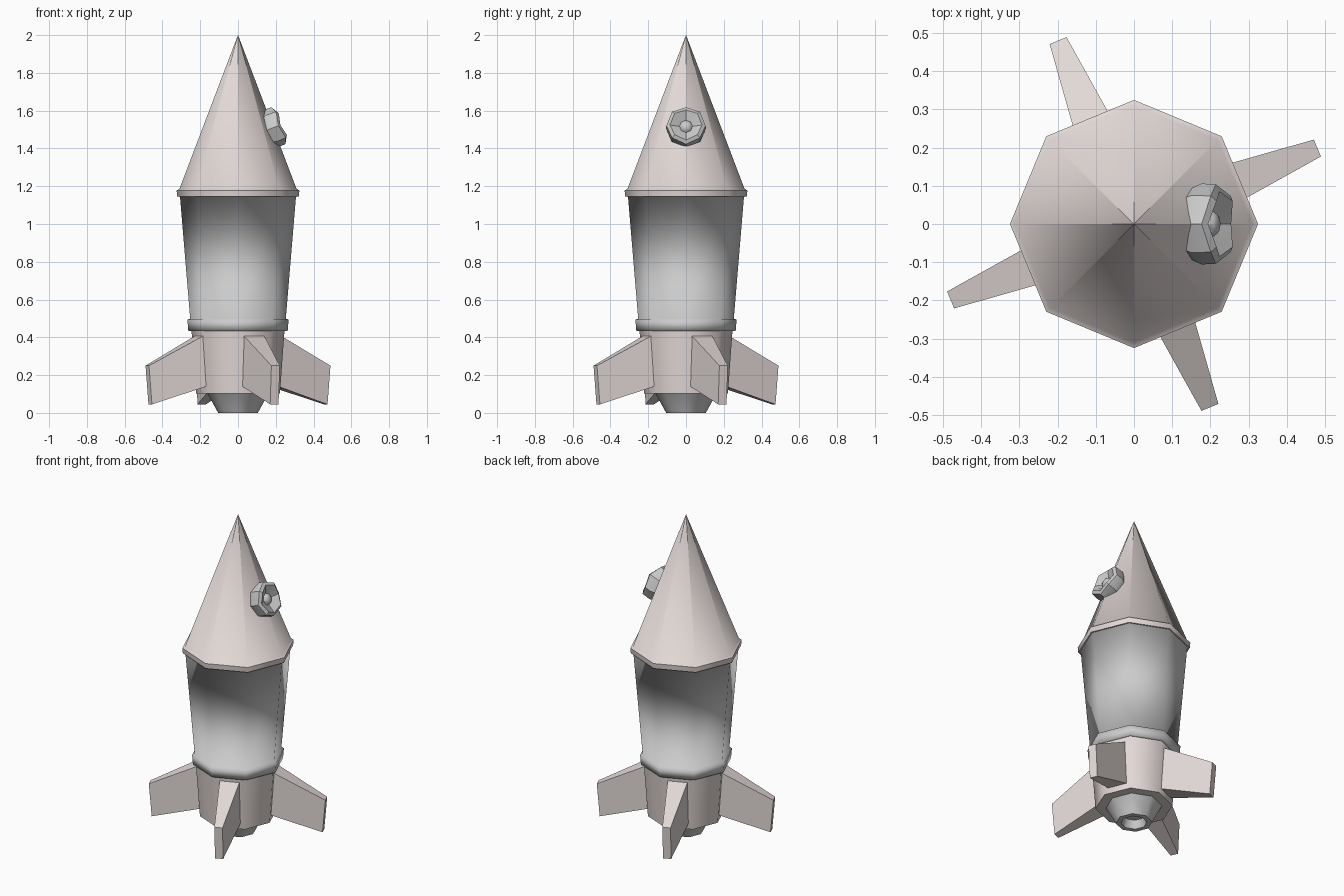
import bpy, bmesh, math
from mathutils import Vector, Matrix

if "Cube" in bpy.data.objects:
    bpy.data.objects.remove(bpy.data.objects["Cube"])

SIDES = 8
warm = bpy.data.materials.new("warm_white")
warm.diffuse_color = (0.76, 0.69, 0.67, 1)
warm.use_nodes = True
warm.node_tree.nodes["Principled BSDF"].inputs["Base Color"].default_value = warm.diffuse_color


def finish(name, bm, mat=None, angle=None):
    bmesh.ops.remove_doubles(bm, verts=bm.verts, dist=1e-5)
    bmesh.ops.recalc_face_normals(bm, faces=bm.faces)
    me = bpy.data.meshes.new(name)
    bm.to_mesh(me)
    bm.free()
    ob = bpy.data.objects.new(name, me)
    bpy.context.collection.objects.link(ob)
    if mat:
        me.materials.append(mat)
    bpy.ops.object.select_all(action='DESELECT')
    ob.select_set(True)
    bpy.context.view_layer.objects.active = ob
    if angle:
        bpy.ops.object.shade_smooth_by_angle(angle=math.radians(angle))
    else:
        bpy.ops.object.shade_smooth()
    return ob


def lathe(name, profile, mat=None, angle=None, matrix=None, wave=None):
    """Octagonal part from (radius, height) pairs; wave lifts every other corner."""
    bm = bmesh.new()
    rings = []
    for i, (r, z) in enumerate(profile):
        ring = []
        for k in range(SIDES):
            a = math.tau * k / SIDES
            lift = wave[i] * (k % 2) if wave else 0
            ring.append(bm.verts.new((r * math.cos(a), r * math.sin(a), z + lift)))
        rings.append(ring)
    for a, b in zip(rings, rings[1:]):
        for k in range(SIDES):
            n = (k + 1) % SIDES
            bm.faces.new((a[k], a[n], b[n], b[k]))
    for ring in (rings[0], rings[-1]):
        bm.faces.new(ring)
    if matrix:
        bm.transform(matrix)
    return finish(name, bm, mat, angle)


# Nose cone with its rim
lathe("nose_cone", [(0.29, 1.145), (0.322, 1.145), (0.325, 1.178), (0.31, 1.186), (0.0005, 2.0)],
      warm, 50)

# Main body, flaring upward, with the collar at its foot
lathe("body", [(0.24, 0.434), (0.263, 0.434), (0.268, 0.495), (0.253, 0.497),
               (0.307, 1.144), (0.318, 1.146)])

# Lower hull below the collar
lathe("lower_hull", [(0.255, 0.436), (0.246, 0.434), (0.222, 0.103), (0.16, 0.103)], warm, 60)

# Engine nozzle with a recess
lathe("nozzle", [(0.165, 0.106), (0.16, 0.10), (0.105, 0.0), (0.075, 0.0), (0.06, 0.05)], None, 50)

# Four tapered fins on alternate faces: (radius, height, half thickness)
outline = [(0.19, 0.425, 0.062), (0.52, 0.25, 0.024), (0.503, 0.045, 0.024), (0.19, 0.145, 0.062)]
for i in range(4):
    bm = bmesh.new()
    left = [bm.verts.new((r, t, z)) for r, z, t in outline]
    right = [bm.verts.new((r, -t, z)) for r, z, t in outline]
    bm.faces.new(left)
    bm.faces.new(right[::-1])
    for k in range(4):
        n = (k + 1) % 4
        bm.faces.new((left[k], right[k], right[n], left[n]))
    bm.transform(Matrix.Rotation(math.radians(22.5 + 90 * i), 4, 'Z'))
    finish("fin_%d" % (i + 1), bm, warm, 50)

# Round porthole fitting on the right side of the nose, facing along the cone normal
tilt = math.radians(90 - 20.7)
place = Matrix.Translation((0.2, 0, 1.515)) @ Matrix.Rotation(tilt, 4, 'Y')
lathe("porthole", [(0.095, -0.05), (0.106, -0.025), (0.104, 0.015), (0.085, 0.026),
                   (0.035, 0.005), (0.026, 0.018), (0.012, 0.024)],
      None, 35, place, wave=[0, 0, 0.014, 0.014, 0, 0, 0])
